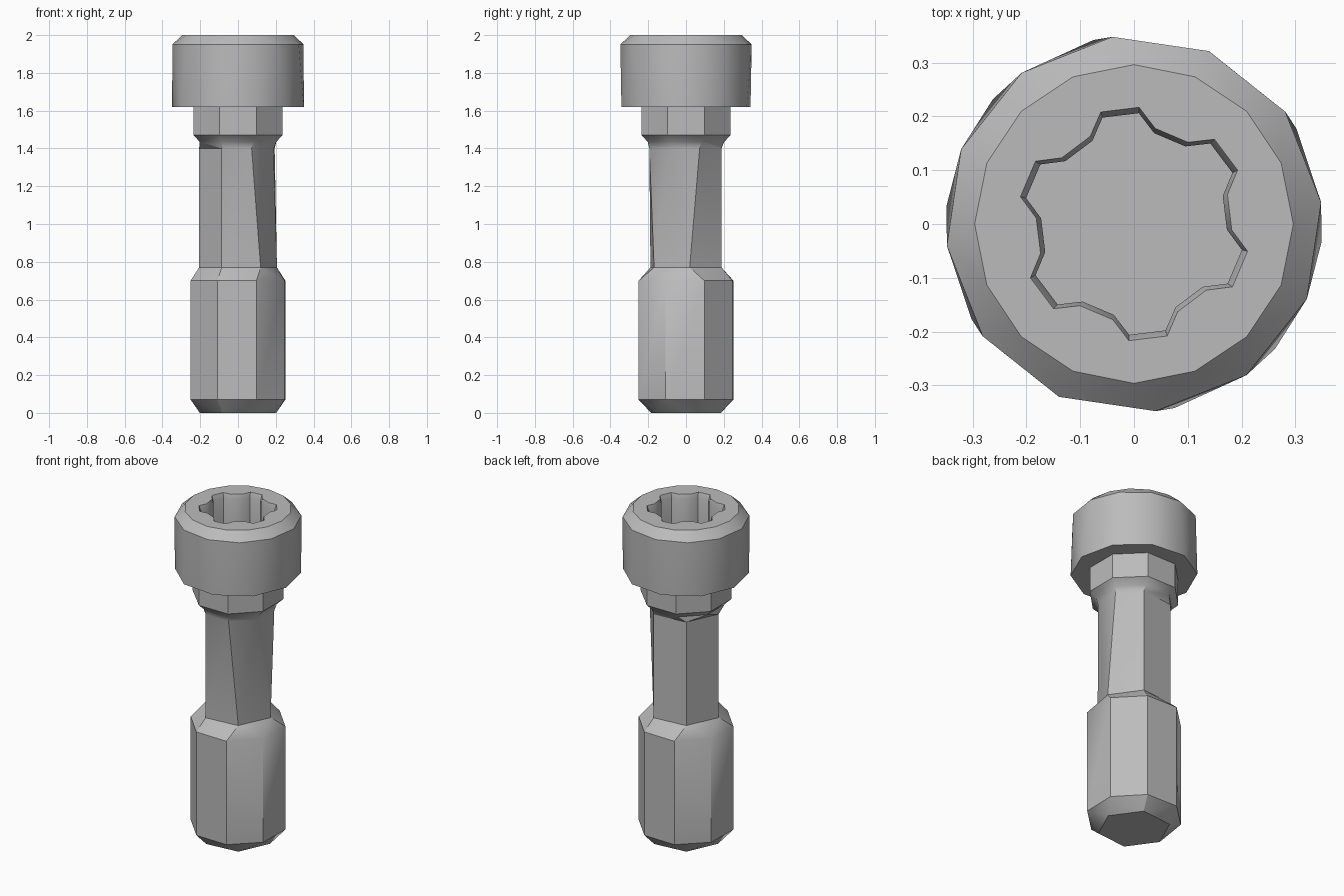
import bpy, bmesh
from math import cos, sin, radians

if "Cube" in bpy.data.objects:
    bpy.data.objects.remove(bpy.data.objects["Cube"])

steel = bpy.data.materials.new("grey_steel")
steel.use_nodes = True
grey = (0.5, 0.5, 0.5, 1)
steel.diffuse_color = grey
steel.node_tree.nodes["Principled BSDF"].inputs["Base Color"].default_value = grey


def polygon(sides, radius, turn):
    """Regular polygon as (angle, radius) pairs."""
    return [((turn + 360 * i / sides) % 360, radius) for i in range(sides)]


def stitch(bm, low, high):
    """Join two rings of any vertex counts, walking around by angle."""
    a, b = low + [(low[0][0] + 360, low[0][1])], high
    start = min(range(len(b)), key=lambda k: abs((b[k][0] - a[0][0] + 180) % 360 - 180))
    b = b[start:] + b[:start + 1]
    first = (b[0][0] - a[0][0] + 180) % 360 - 180 + a[0][0]
    b = [(first + (t - b[0][0]) % 360, v) for t, v in b]
    b[-1] = (first + 360, b[-1][1])
    i = j = 0
    while i < len(a) - 1 or j < len(b) - 1:
        go_a = i < len(a) - 1
        go_b = j < len(b) - 1
        if go_a and go_b:
            mid_a = a[i][0] + a[i + 1][0]
            mid_b = b[j][0] + b[j + 1][0]
            if abs(mid_a - mid_b) > 1:
                go_a, go_b = mid_a < mid_b, mid_a > mid_b
        corners = [a[i][1]]
        if go_a:
            i += 1
            corners.append(a[i][1])
        corners.append(b[j + 1 if go_b else j][1])
        if go_b:
            j += 1
            corners.append(b[j - 1][1])
        bm.faces.new(corners)


def loft(name, sections):
    """Capped solid through (height, polygon) sections."""
    bm = bmesh.new()
    rings = []
    for z, outline in sections:
        rings.append([(t, bm.verts.new((r * cos(radians(t)), r * sin(radians(t)), z)))
                      for t, r in sorted(outline)])
    for low, high in zip(rings, rings[1:]):
        stitch(bm, low, high)
    for ring in (rings[0], rings[-1]):
        bm.faces.new([v for _, v in ring])
    bmesh.ops.recalc_face_normals(bm, faces=bm.faces)
    mesh = bpy.data.meshes.new(name)
    bm.to_mesh(mesh)
    bm.free()
    mesh.materials.append(steel)
    obj = bpy.data.objects.new(name, mesh)
    bpy.context.collection.objects.link(obj)
    bpy.ops.object.select_all(action="DESELECT")
    obj.select_set(True)
    bpy.context.view_layer.objects.active = obj
    bpy.ops.object.shade_smooth_by_angle(angle=radians(32))
    return obj


def star(scale):
    """Six-lobed socket outline."""
    points = []
    for k in range(6):
        lobe = 37 + 60 * k
        for offset, r in ((-9.5, 0.217), (9.5, 0.217), (19.5, 0.182), (40.5, 0.182)):
            points.append(((lobe + offset) % 360, r * scale))
    return points


# Octagonal lower body with chamfered ends
body_ring = polygon(8, 0.269, 21.2)
loft("lower_body", [
    (0, polygon(6, 0.203, 5.4)),
    (0.07, body_ring),
    (0.70, body_ring),
    (0.77, polygon(6, 0.207, 5.4)),
])

# Slim shank flaring into the octagonal neck
shank_top = [(t % 360, 0.207) for t in (-114.6, -69.6, -24.6, 20.4, 65.4, 125.4, 185.4)]
loft("shank_and_neck", [
    (0.77, polygon(6, 0.207, 5.4)),
    (1.40, shank_top),
    (1.435, polygon(8, 0.219, 22.5)),
    (1.47, polygon(8, 0.256, 22.5)),
    (1.62, polygon(8, 0.256, 22.5)),
])

# Round head with chamfered rim and recessed socket
loft("socket_head", [
    (1.62, polygon(10, 0.35, 30.5)),
    (1.95, polygon(12, 0.35, 6.6)),
    (2.0, polygon(16, 0.296, 0)),
    (2.0, star(1)),
    (1.97, star(0.95)),
    (1.75, star(0.95)),
])
